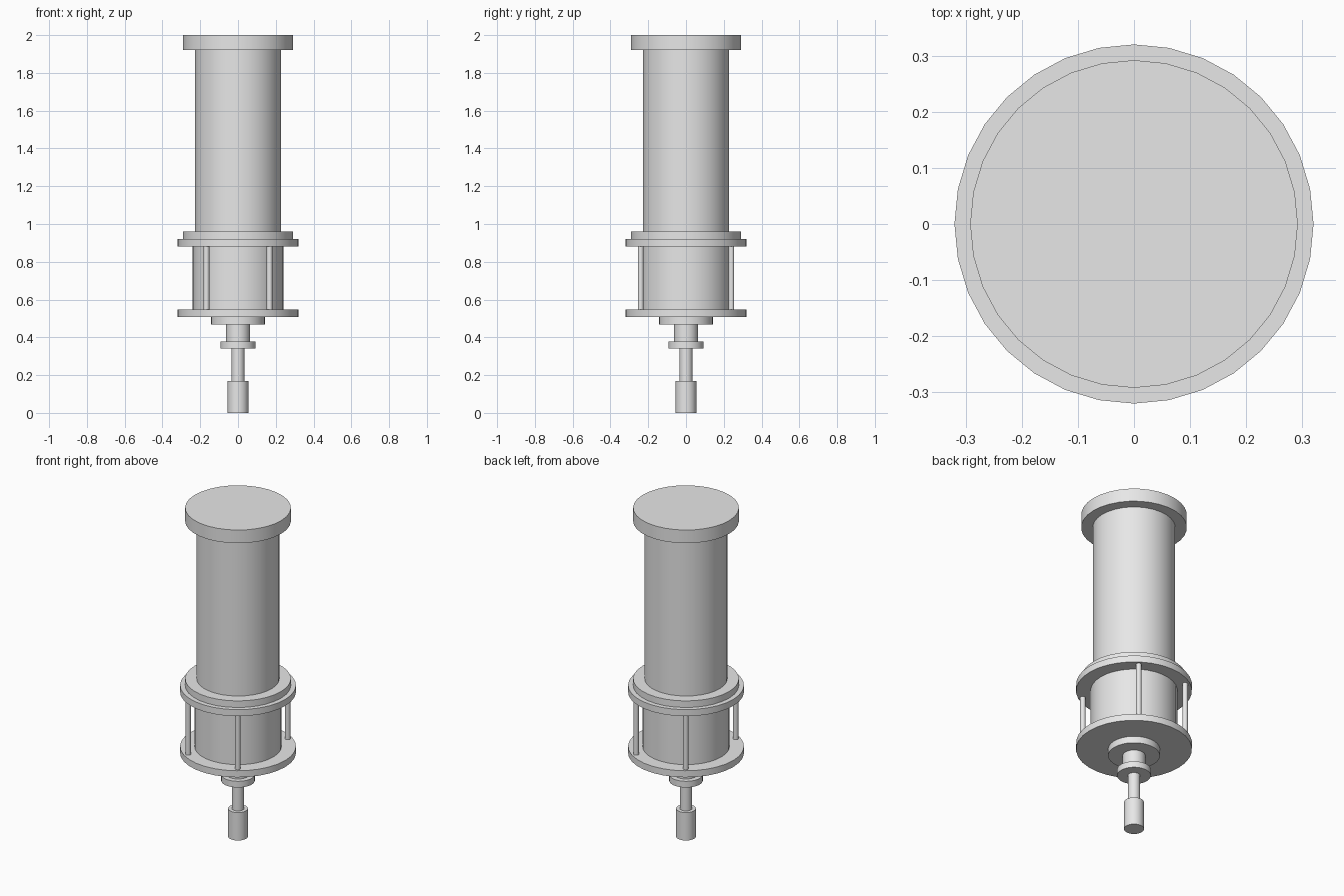
import bpy
import math

default_cube = bpy.data.objects.get("Cube")
if default_cube:
    bpy.data.objects.remove(default_cube, do_unlink=True)

# One plain grey metal for every part
grey = bpy.data.materials.new("light_grey_metal")
grey.use_nodes = True
colour = (0.8, 0.8, 0.8, 1)
grey.diffuse_color = colour
grey.node_tree.nodes["Principled BSDF"].inputs["Base Color"].default_value = colour


def cylinder(name, radius, bottom, top, x=0, y=0, sides=32):
    """Upright capped cylinder between two heights."""
    bpy.ops.mesh.primitive_cylinder_add(
        vertices=sides, radius=radius, depth=top - bottom,
        location=(x, y, (bottom + top) / 2))
    part = bpy.context.object
    part.name = name
    part.data.materials.append(grey)
    bpy.ops.object.shade_smooth_by_angle(angle=math.radians(30))
    return part


# Stacked round parts, from the tip upwards: name, radius, bottom, top
stack = [
    ("shaft_tip", 0.055, 0.0, 0.17),
    ("shaft", 0.034, 0.17, 0.34),
    ("shaft_collar", 0.093, 0.34, 0.378),
    ("shaft_neck", 0.063, 0.378, 0.467),
    ("lower_boss", 0.143, 0.467, 0.508),
    ("lower_plate", 0.32, 0.508, 0.548),
    ("lower_drum", 0.24, 0.548, 0.88),
    ("upper_plate", 0.32, 0.88, 0.92),
    ("barrel_flange", 0.292, 0.92, 0.96),
    ("barrel", 0.228, 0.96, 1.92),
    ("top_cap", 0.292, 1.92, 2.0),
]
for name, radius, bottom, top in stack:
    cylinder(name, radius, bottom, top)

# Four tie rods between the two plates
for side, sx in (("left", 1), ("right", -1)):
    for end, sy in (("front", -1), ("back", 1)):
        cylinder(f"{end}_{side}_tie_rod", 0.015, 0.548, 0.88,
                 sx * 0.167, sy * 0.24)
